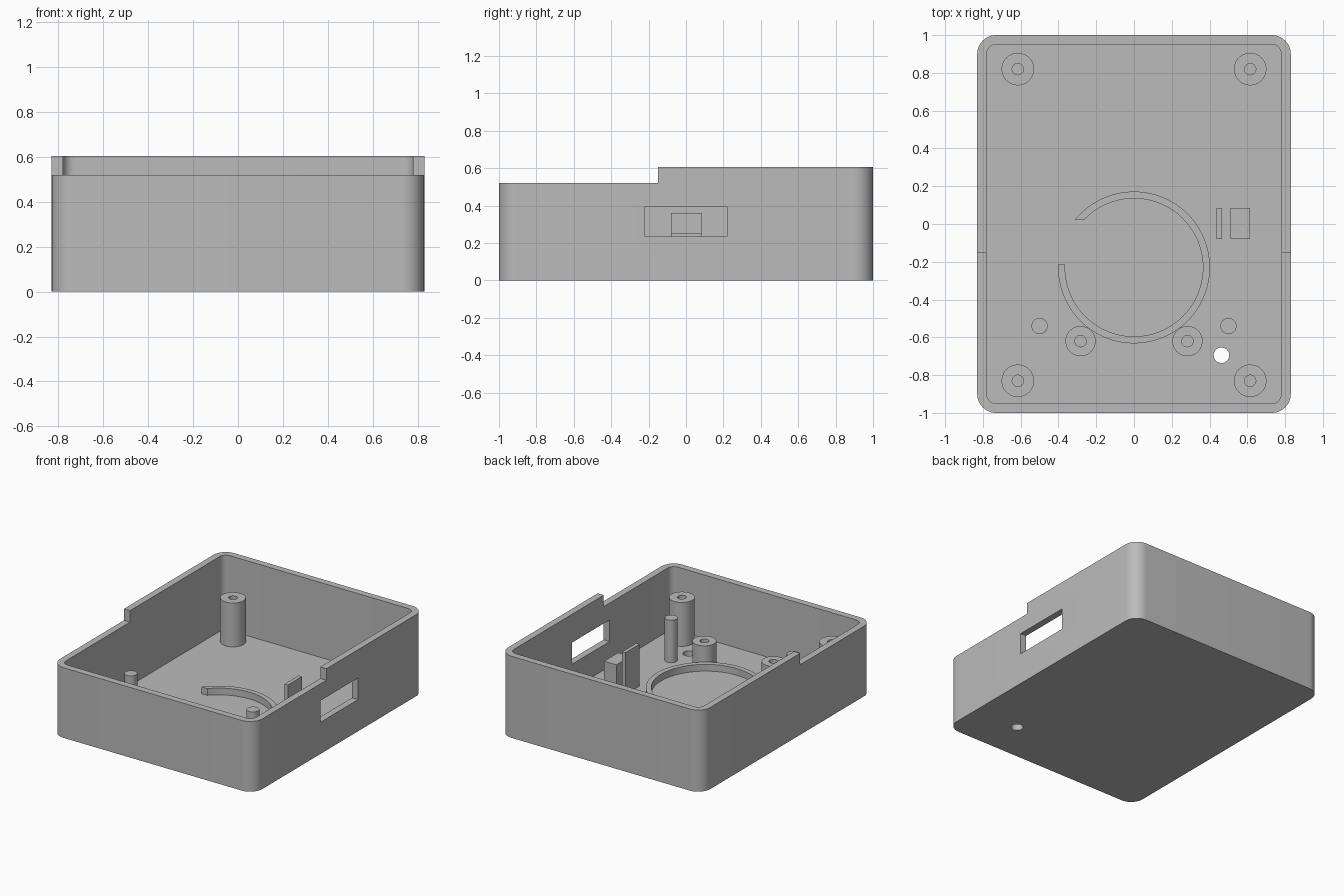
import bpy, bmesh
from math import cos, sin, pi, radians
from mathutils import Vector

old = bpy.data.objects.get("Cube")
if old:
    bpy.data.objects.remove(old, do_unlink=True)

# One plain grey for the whole enclosure
grey = bpy.data.materials.new("plain grey")
grey.use_nodes = True
grey.diffuse_color = (0.5, 0.5, 0.5, 1)
grey.node_tree.nodes["Principled BSDF"].inputs["Base Color"].default_value = (0.5, 0.5, 0.5, 1)

FLOOR = 0.05
WALL = 0.05
HALF_X, HALF_Y = 0.83, 1.0
TOP, LOW_TOP, STEP_Y = 0.605, 0.52, -0.15


def finish(name, bm):
    bmesh.ops.recalc_face_normals(bm, faces=bm.faces)
    mesh = bpy.data.meshes.new(name)
    bm.to_mesh(mesh)
    bm.free()
    mesh.materials.append(grey)
    obj = bpy.data.objects.new(name, mesh)
    bpy.context.collection.objects.link(obj)
    return obj


def prism(name, outline, z0, z1):
    bm = bmesh.new()
    face = bm.faces.new([bm.verts.new((x, y, z0)) for x, y in outline])
    top = bmesh.ops.extrude_face_region(bm, geom=[face])["geom"]
    verts = [v for v in top if isinstance(v, bmesh.types.BMVert)]
    bmesh.ops.translate(bm, verts=verts, vec=(0, 0, z1 - z0))
    return finish(name, bm)


def box(name, x0, x1, y0, y1, z0, z1):
    return prism(name, [(x0, y0), (x1, y0), (x1, y1), (x0, y1)], z0, z1)


def rounded(hx, hy, r, steps=12):
    pts = []
    corners = ((1, 1), (-1, 1), (-1, -1), (1, -1))
    for quarter, (sx, sy) in enumerate(corners):
        for i in range(steps + 1):
            a = pi / 2 * (quarter + i / steps)
            pts.append((sx * (hx - r) + r * cos(a), sy * (hy - r) + r * sin(a)))
    return pts


def circle(x, y, r, n=48):
    return [(x + r * cos(2 * pi * i / n), y + r * sin(2 * pi * i / n)) for i in range(n)]


def lathe(name, x, y, profile, closed=False, n=48):
    bm = bmesh.new()
    verts = [bm.verts.new((x + r, y, z)) for r, z in profile]
    edges = [bm.edges.new(p) for p in zip(verts, verts[1:])]
    if closed:
        edges.append(bm.edges.new((verts[-1], verts[0])))
    bmesh.ops.spin(bm, geom=verts + edges, cent=(x, y, 0), axis=(0, 0, 1),
                   angle=2 * pi, steps=n, use_duplicate=False)
    bmesh.ops.remove_doubles(bm, verts=bm.verts, dist=0.0005)
    return finish(name, bm)


def cut(obj, cutter):
    cutter.hide_render = True
    mod = obj.modifiers.new("cut", 'BOOLEAN')
    mod.operation = 'DIFFERENCE'
    mod.solver = 'EXACT'
    mod.object = cutter
    bpy.context.view_layer.objects.active = obj
    bpy.ops.object.modifier_apply(modifier=mod.name)
    bpy.data.objects.remove(cutter, do_unlink=True)


parts = []

# Tray: rounded shell, lowered front rim, side window and floor hole
tray = prism("tray", rounded(HALF_X, HALF_Y, 0.1), 0, TOP)
cut(tray, prism("cavity_cutter", rounded(HALF_X - WALL, HALF_Y - WALL, 0.05), FLOOR, 1))
cut(tray, box("rim_cutter", -1, 1, -2, STEP_Y, LOW_TOP, 1))
cut(tray, box("window_cutter", 0.7, 1, -0.22, 0.22, 0.235, 0.395))
cut(tray, prism("hole_cutter", circle(0.463, -0.695, 0.041), -0.1, 0.2))
parts.append(tray)


# Hollow screw posts and solid pegs
def screw_post(name, x, y, r, h):
    base = FLOOR - 0.01
    parts.append(lathe(name, x, y, [(0, base), (r, base), (r, h), (0.03, h),
                                    (0.03, FLOOR + 0.002), (0, FLOOR + 0.002)]))


for side, s in (("left", 1), ("right", -1)):
    screw_post("back_post_" + side, s * 0.615, 0.82, 0.086, 0.375)
    screw_post("front_post_" + side, s * 0.615, -0.83, 0.086, 0.375)
    screw_post("short_post_" + side, s * 0.283, -0.62, 0.08, 0.22)
    parts.append(prism("peg_" + side, circle(s * 0.5, -0.54, 0.043), FLOOR - 0.01, 0.365))

# Open locating ring on the floor
ring = lathe("ring", 0, -0.23, [(0.365, FLOOR - 0.01), (0.402, FLOOR - 0.01),
                                (0.402, 0.1), (0.365, 0.1)], closed=True, n=96)
cut(ring, box("gap_cutter", -0.6, -0.1, -0.215, 0.02, 0, 0.3))
parts.append(ring)

# Connector support block and its backstop
parts.append(box("support_block", 0.512, 0.613, -0.08, 0.085, FLOOR - 0.01, 0.25))
parts.append(box("backstop", 0.437, 0.465, -0.08, 0.085, FLOOR - 0.01, 0.36))

# Smooth the rounded sides, keep the edges sharp
bpy.ops.object.select_all(action='DESELECT')
for obj in parts:
    obj.select_set(True)
bpy.context.view_layer.objects.active = tray
bpy.ops.object.shade_smooth_by_angle(angle=radians(30))
